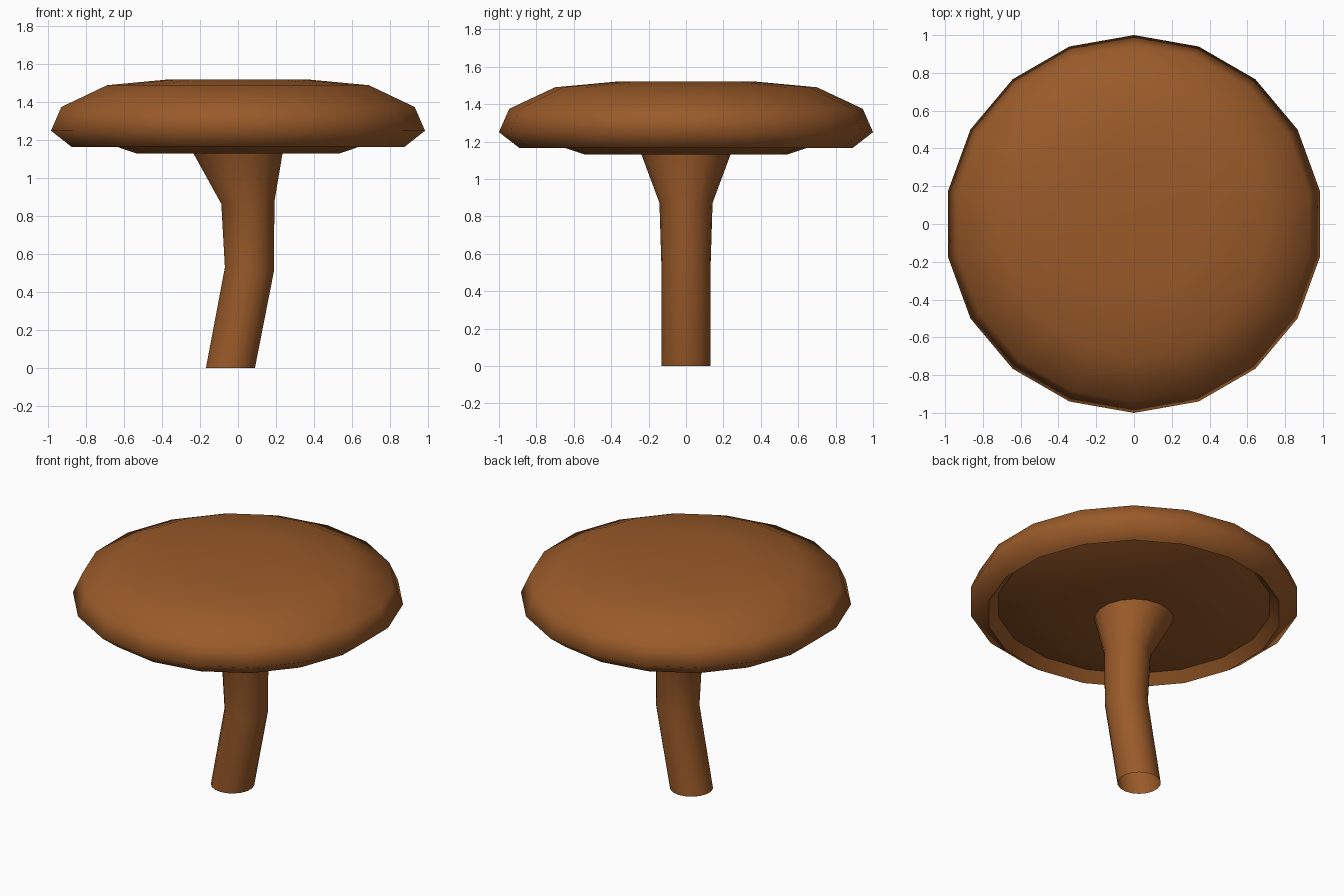
import bpy, math

if "Cube" in bpy.data.objects:
    bpy.data.objects.remove(bpy.data.objects["Cube"])

SIDES = 18

brown = bpy.data.materials.new("mushroom_brown")
brown.diffuse_color = (0.32, 0.102, 0.022, 1)
brown.use_nodes = True
brown.node_tree.nodes["Principled BSDF"].inputs["Base Color"].default_value = brown.diffuse_color


def loft(name, rings, angle, close_start=False):
    """Skin rings given as (centre x, z, radius, tilt), ordered from top to bottom."""
    verts, faces = [], []
    for cx, z, r, tilt in rings:
        for i in range(SIDES):
            a = math.pi / 2 + math.tau * i / SIDES
            x, y = r * math.cos(a), r * math.sin(a)
            verts.append((cx + x, y, z + x * tilt))
    for k in range(len(rings) - 1):
        for i in range(SIDES):
            j = (i + 1) % SIDES
            a, b = k * SIDES, (k + 1) * SIDES
            faces.append((a + i, b + i, b + j, a + j))
    if close_start:
        faces.append(tuple(range(SIDES)))
    mesh = bpy.data.meshes.new(name)
    mesh.from_pydata(verts, [], faces)
    mesh.materials.append(brown)
    ob = bpy.data.objects.new(name, mesh)
    bpy.context.collection.objects.link(ob)
    bpy.ops.object.select_all(action='DESELECT')
    ob.select_set(True)
    bpy.context.view_layer.objects.active = ob
    bpy.ops.object.shade_smooth_by_angle(angle=math.radians(angle))
    return ob


# Domed cap, down to the lower lip
loft("cap", [(0, 1.52, 0.375, 0), (0, 1.49, 0.70, 0), (0, 1.375, 0.945, 0),
             (0, 1.25, 1.0, 0), (0, 1.165, 0.89, 0)], 85, close_start=True)

# Underside: recessed lip wall, then the bulging gill disc around the stem
loft("cap_underside", [(0, 1.165, 0.89, 0), (0, 1.226, 0.83, 0),
                       (0, 1.13, 0.54, 0), (0, 1.13, 0.238, 0)], 50)

# Bent stem, flared at the top and open at the foot
loft("stem", [(0, 1.13, 0.238, 0), (0.052, 0.872, 0.142, 0.05),
              (0.06, 0.52, 0.131, -0.08), (-0.04, 0.0, 0.131, 0)], 60)
